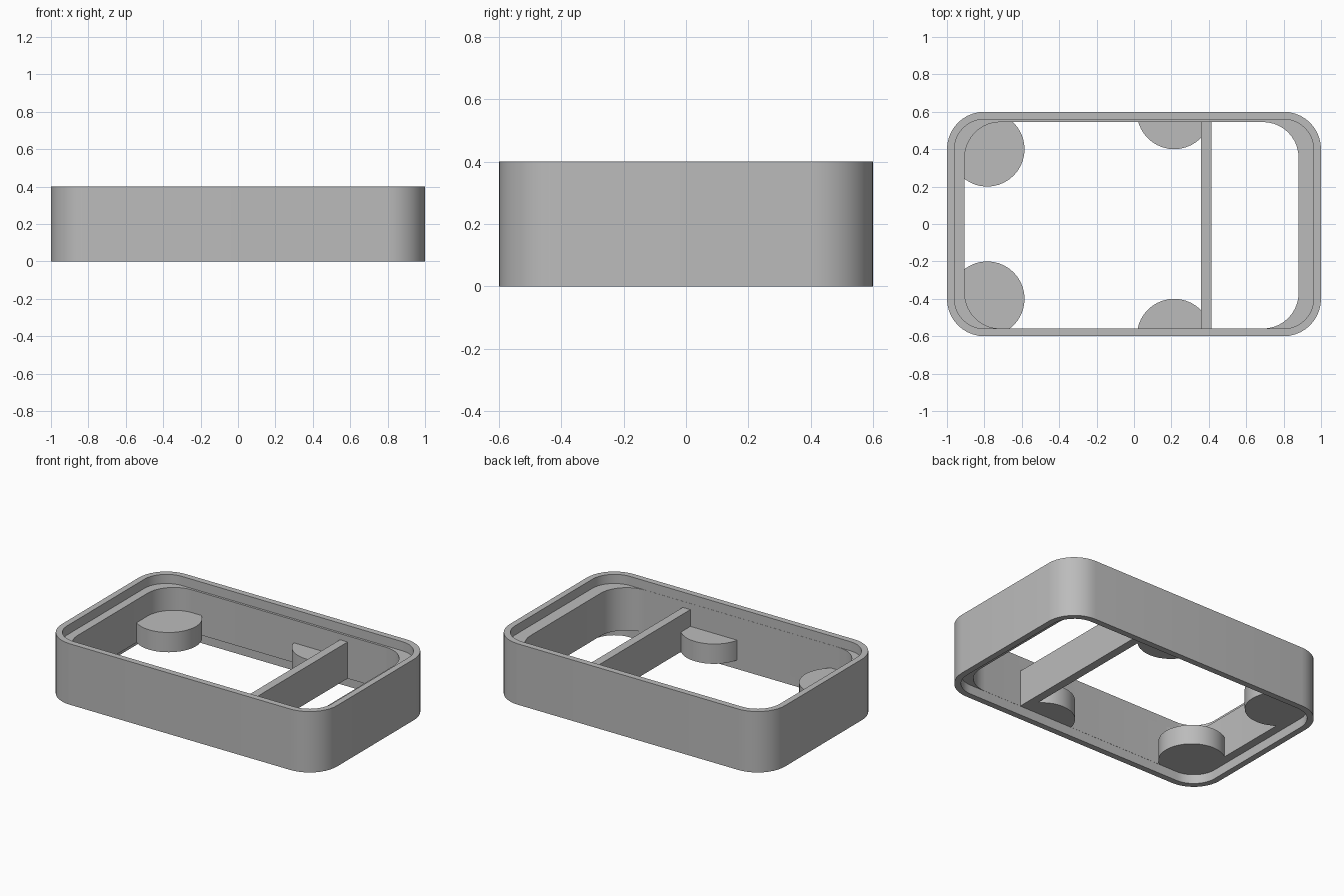
import bpy, bmesh, math

cube = bpy.data.objects.get("Cube")
if cube:
    bpy.data.objects.remove(cube, do_unlink=True)

grey = bpy.data.materials.new("plain grey")
grey.use_nodes = True
grey.diffuse_color = (0.5, 0.5, 0.5, 1)
grey.node_tree.nodes["Principled BSDF"].inputs["Base Color"].default_value = grey.diffuse_color


def finish(name, bm, smooth=True):
    bmesh.ops.recalc_face_normals(bm, faces=bm.faces)
    mesh = bpy.data.meshes.new(name)
    bm.to_mesh(mesh)
    bm.free()
    mesh.materials.append(grey)
    ob = bpy.data.objects.new(name, mesh)
    bpy.context.collection.objects.link(ob)
    if smooth:
        bpy.ops.object.select_all(action="DESELECT")
        ob.select_set(True)
        bpy.context.view_layer.objects.active = ob
        bpy.ops.object.shade_smooth_by_angle(angle=math.radians(30))
    return ob


def rounded_rect(x0, x1, y0, y1, r, steps=10):
    corners = [(x1 - r, y1 - r), (x0 + r, y1 - r), (x0 + r, y0 + r), (x1 - r, y0 + r)]
    points = []
    for quarter, (cx, cy) in enumerate(corners):
        for i in range(steps + 1):
            a = (quarter + i / steps) * math.pi / 2
            points.append((cx + r * math.cos(a), cy + r * math.sin(a)))
    return points


def bridge(bm, low, high):
    n = len(low)
    for i in range(n):
        j = (i + 1) % n
        bm.faces.new((low[i], low[j], high[j], high[i]))


# Open frame: thin rims above and below a thicker, ledged middle
outer = rounded_rect(-1, 1, -0.6, 0.6, 0.2)
rim = rounded_rect(-0.96, 0.96, -0.56, 0.56, 0.16)
opening = rounded_rect(-0.905, 0.88, -0.559, 0.545, 0.19)
section = [(outer, 0), (outer, 0.4), (rim, 0.4), (rim, 0.34),
           (opening, 0.34), (opening, 0.06), (rim, 0.06), (rim, 0)]
bm = bmesh.new()
rings = [[bm.verts.new((x, y, z)) for x, y in loop] for loop, z in section]
for i, ring in enumerate(rings):
    bridge(bm, ring, rings[(i + 1) % len(rings)])
finish("frame", bm)


# Round support pegs, cut off inside the walls
def peg(name, cx, cy, r=0.2, bottom=0.06, top=0.19, sides=40):
    bm = bmesh.new()
    loops = []
    for z in (bottom, top):
        loop = []
        for i in range(sides):
            a = 2 * math.pi * i / sides
            x = max(-0.95, cx + r * math.cos(a))
            y = max(-0.58, min(0.58, cy + r * math.sin(a)))
            loop.append(bm.verts.new((x, y, z)))
        loops.append(loop)
        bm.faces.new(loop)
    bridge(bm, *loops)
    finish(name, bm)


for side, label in ((-1, "front"), (1, "back")):
    peg(label + "_corner_peg", -0.785, 0.4 * side)
    peg(label + "_middle_peg", 0.215, 0.6 * side)

# Divider wall across the frame
bm = bmesh.new()
bmesh.ops.create_cube(bm, size=1)
bmesh.ops.scale(bm, vec=(0.055, 1.14, 0.24), verts=bm.verts)
bmesh.ops.translate(bm, vec=(0.387, 0, 0.18), verts=bm.verts)
finish("divider", bm, smooth=False)
